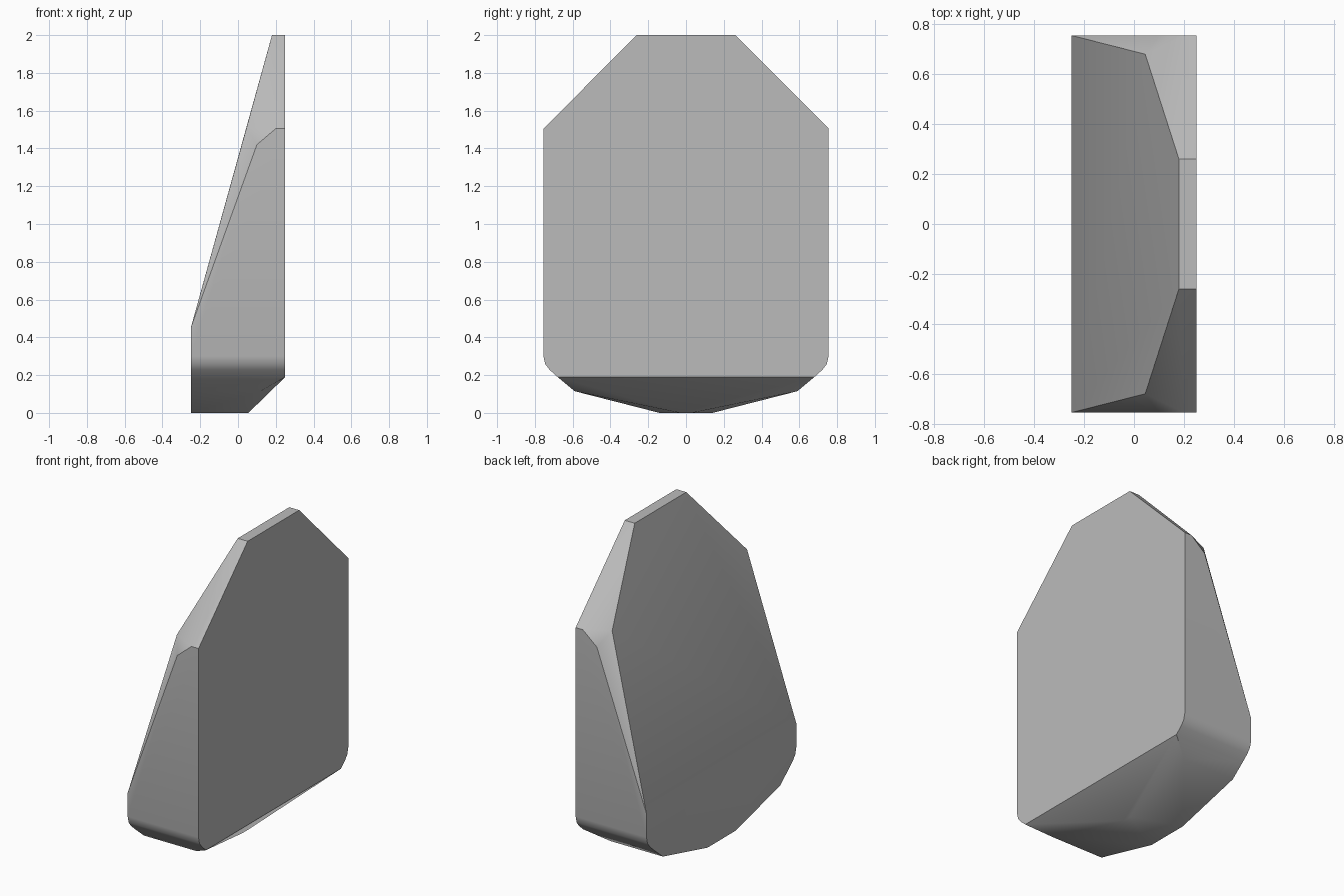
import bpy, bmesh, math

cube = bpy.data.objects.get("Cube")
if cube:
    bpy.data.objects.remove(cube, do_unlink=True)

# One plain grey
grey = bpy.data.materials.new("plain_grey")
grey.use_nodes = True
colour = (0.5, 0.5, 0.5, 1)
grey.diffuse_color = colour
grey.node_tree.nodes["Principled BSDF"].inputs["Base Color"].default_value = colour

# Rounded lower corner, shared by the flat side and the sloped side (y, z)
corner = [(0.755, 0.3), (0.745, 0.258), (0.722, 0.228), (0.68, 0.19)]

# One half of the block's corners, mirrored in y below
half = [(x, y, z) for x in (-0.25, 0.25) for y, z in corner]
half += [
    (0.25, 0.26, 2), (0.18, 0.26, 2),                          # top
    (0.25, 0.755, 1.505), (0.2, 0.755, 1.505),                 # shoulder
    (0.1, 0.755, 1.42), (0.045, 0.68, 1.51),                   # shoulder bevel
    (-0.25, 0.755, 0.45),                                      # foot of slope
    (-0.25, 0.59, 0.115), (0.12, 0.59, 0.115),                 # underside
    (-0.25, 0.14, 0), (0.055, 0.03, 0),
]

# Faceted block wrapped around the corners
bm = bmesh.new()
for x, y, z in half:
    for side in (-1, 1):
        bm.verts.new((x, side * y, z))
bmesh.ops.convex_hull(bm, input=bm.verts[:])
loose = [v for v in bm.verts if not v.link_faces]
bmesh.ops.delete(bm, geom=loose, context="VERTS")
bmesh.ops.dissolve_limit(bm, angle_limit=math.radians(1),
                         verts=bm.verts[:], edges=bm.edges[:])
bmesh.ops.recalc_face_normals(bm, faces=bm.faces[:])

mesh = bpy.data.meshes.new("faceted_block")
bm.to_mesh(mesh)
bm.free()
mesh.materials.append(grey)
block = bpy.data.objects.new("faceted_block", mesh)
bpy.context.collection.objects.link(block)

# Soft rounding with crisp main edges
bpy.ops.object.select_all(action="DESELECT")
block.select_set(True)
bpy.context.view_layer.objects.active = block
bpy.ops.object.shade_smooth_by_angle(angle=math.radians(30))
